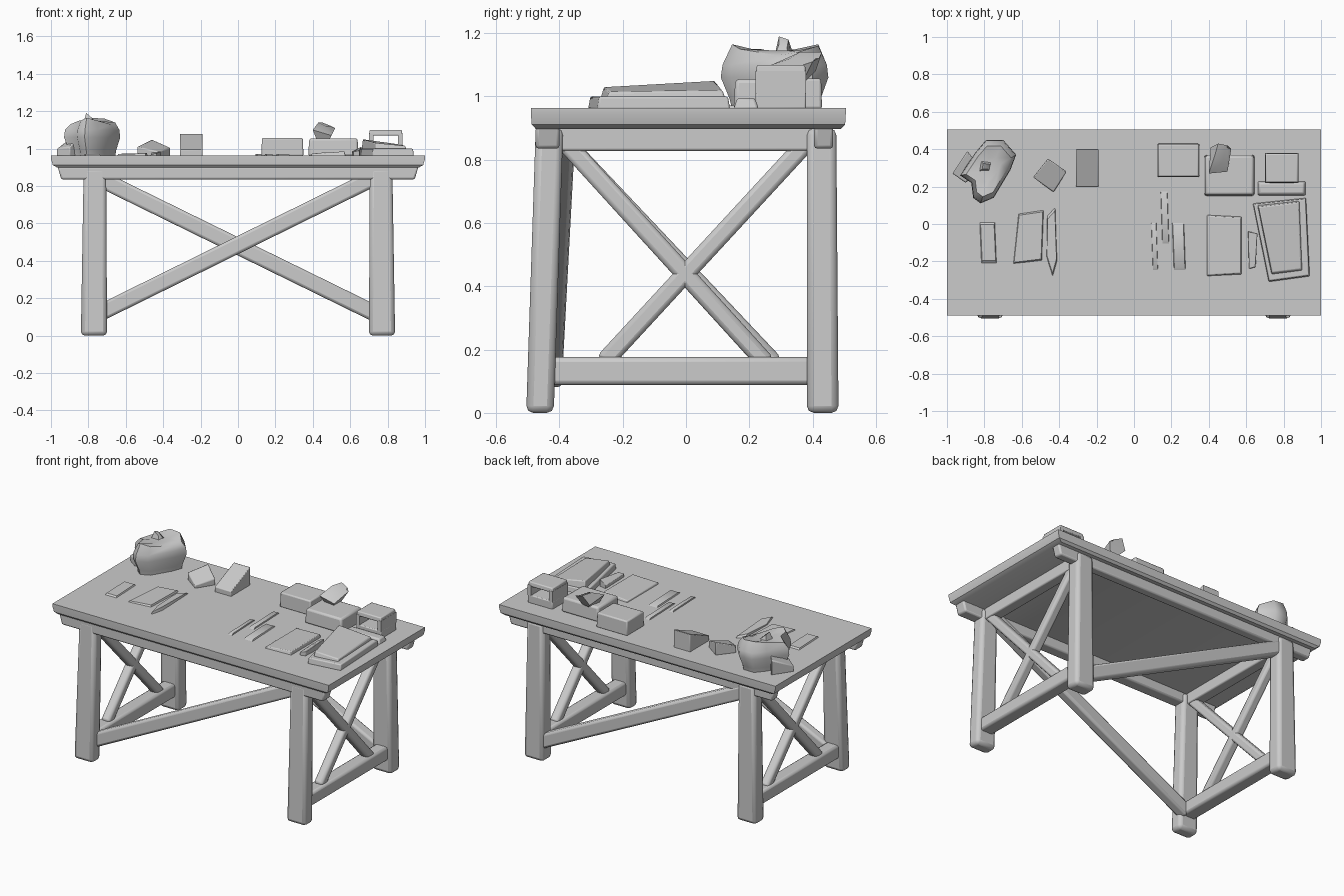
import bpy, bmesh
from mathutils import Vector


def loft(name, rings, bevel=0.0, angle=0.6, segments=2):
    """Closed solid through rings of equal point count, capped at both ends."""
    bm = bmesh.new()
    vs = [[bm.verts.new(p) for p in r] for r in rings]
    n = len(vs[0])
    for a, b in zip(vs, vs[1:]):
        for i in range(n):
            j = (i + 1) % n
            bm.faces.new((a[i], a[j], b[j], b[i]))
    bm.faces.new(vs[0][::-1])
    bm.faces.new(vs[-1])
    bmesh.ops.recalc_face_normals(bm, faces=bm.faces)
    me = bpy.data.meshes.new(name)
    bm.to_mesh(me)
    bm.free()
    ob = bpy.data.objects.new(name, me)
    bpy.context.collection.objects.link(ob)
    if bevel:
        m = ob.modifiers.new("soft_edges", 'BEVEL')
        m.width, m.segments, m.limit_method = bevel, segments, 'ANGLE'
    bpy.ops.object.select_all(action='DESELECT')
    ob.select_set(True)
    bpy.context.view_layer.objects.active = ob
    bpy.ops.object.shade_smooth_by_angle(angle=angle)
    return ob


def rect(x0, x1, y0, y1, z):
    return [(x0, y0, z), (x1, y0, z), (x1, y1, z), (x0, y1, z)]


def box(name, x, y, z, bevel=0.0, inset=0.0):
    """Box from ranges; inset narrows its top."""
    return loft(name, [rect(*x, *y, z[0]),
                       rect(x[0] + inset, x[1] - inset, y[0] + inset, y[1] - inset, z[1])], bevel)


def slab(name, pts, z0, z1, bevel=0.006, shrink=1.0):
    """Upright prism over an outline; z1 may be a list of heights per corner."""
    n = len(pts)
    zs = z1 if isinstance(z1, (list, tuple)) else [z1] * n
    cx, cy = sum(p[0] for p in pts) / n, sum(p[1] for p in pts) / n
    top = [(cx + (x - cx) * shrink, cy + (y - cy) * shrink, z) for (x, y), z in zip(pts, zs)]
    return loft(name, [[(x, y, z0) for x, y in pts], top], bevel)


def beam(name, a, b, side, w, d, bevel=0.015):
    """Bar from a to b; d is the thickness along 'side', w across it."""
    a, b, s = Vector(a), Vector(b), Vector(side)
    t = (b - a).normalized()
    u = t.cross(s).normalized() * w / 2
    v = u.cross(t).normalized() * d / 2
    return loft(name, [[p - u - v, p + u - v, p + u + v, p - u + v] for p in (a, b)], bevel, 0.9)


# table top with undercut lower edge
loft("table_top", [rect(-0.965, 0.965, -0.475, 0.49, 0.898),
                   rect(-0.99, 0.99, -0.488, 0.503, 0.912),
                   rect(-1, 1, -0.49, 0.505, 0.945),
                   rect(-1, 1, -0.49, 0.505, 0.964)])

# aprons under the top
for name, y0, y1 in (("front_apron", -0.475, -0.40), ("back_apron", 0.405, 0.465)):
    loft(name, [rect(-0.945, 0.945, y0, y1, 0.835), rect(-0.965, 0.965, y0, y1, 0.905)], 0.01)

for s, side in ((-1, "left"), (1, "right")):
    # legs, the front ones leaning slightly outward
    def leg(name, yb, yt):
        xb = sorted((s * 0.70, s * 0.84))
        xt = sorted((s * 0.705, s * 0.825))
        loft(name, [rect(*xb, *yb, 0), rect(*xt, *yt, 0.90)], 0.022, 0.9)
    leg(side + "_front_leg", (-0.505, -0.418), (-0.475, -0.388))
    leg(side + "_back_leg", (0.382, 0.482), (0.382, 0.475))
    # end rails and end cross braces
    x = s * 0.77
    box(side + "_end_apron", (x - 0.035, x + 0.035), (-0.40, 0.41), (0.828, 0.905), 0.008)
    beam(side + "_end_rail", (x, -0.43, 0.132), (x, 0.40, 0.132), (1, 0, 0), 0.088, 0.09)
    foot = 0.28 if s < 0 else 0.255
    beam(side + "_end_brace_a", (x, -0.40, 0.875), (x, foot, 0.155), (1, 0, 0), 0.058, 0.06)
    beam(side + "_end_brace_b", (x, 0.40, 0.875), (x, -0.26, 0.16), (1, 0, 0), 0.058, 0.06)

# long diagonal braces, one on the front and one on the back
beam("front_brace", (-0.75, -0.425, 0.115), (0.76, -0.385, 0.86), (0, 1, 0), 0.088, 0.065)
beam("back_brace", (0.76, 0.43, 0.105), (-0.75, 0.43, 0.845), (0, 1, 0), 0.088, 0.075)

# lumpy sack in the back left corner
OUT = [(-0.93, 0.26), (-0.87, 0.22), (-0.86, 0.14), (-0.82, 0.11), (-0.75, 0.14),
       (-0.66, 0.29), (-0.63, 0.37), (-0.70, 0.45), (-0.79, 0.45), (-0.85, 0.38)]


def sack_ring(k, z, dz=()):
    c = Vector((-0.765, 0.29))
    r = []
    for i, p in enumerate(OUT):
        q = c + (Vector(p) - c) * k
        r.append((q.x, q.y, z + (dz[i] if dz else 0)))
    return r


loft("sack", [sack_ring(0.80, 0.955), sack_ring(0.84, 0.99), sack_ring(1.0, 1.06),
              sack_ring(0.97, 1.10), sack_ring(0.80, 1.15, (-.02, 0, 0, .015, 0, -.02, -.01, .01, .015, 0)),
              sack_ring(0.40, 1.145)], 0, 0.9)
slab("sack_flap", [(-0.97, 0.27), (-0.90, 0.22), (-0.82, 0.30), (-0.89, 0.39)], 0.96,
     [1.0, 1.01, 1.09, 1.06])
slab("sack_tie", [(-0.83, 0.28), (-0.77, 0.28), (-0.75, 0.33), (-0.82, 0.34)], 1.13,
     [1.19, 1.165, 1.15, 1.18], 0, 0.5)

# small tilted block
slab("tilted_block", [(-0.54, 0.25), (-0.43, 0.17), (-0.36, 0.28), (-0.46, 0.35)], 0.96,
     [1.01, 0.985, 1.005, 1.05])
# sloping stand: low floor between two side panels and a tall back
X = [(-0.31, 0.20), (-0.19, 0.20), (-0.19, 0.40), (-0.31, 0.40)]
slab("sloping_stand", X, 0.96, [0.995, 0.995, 1.08, 1.08], 0.004)

# boxes along the back
box("left_box", (0.125, 0.35), (0.25, 0.43), (0.96, 1.057), 0.008, 0.003)
box("middle_box", (0.375, 0.645), (0.15, 0.37), (0.96, 1.055), 0.012, 0.006)
loft("crumpled_lump", [[(0.42, 0.30, 1.05), (0.49, 0.29, 1.05), (0.49, 0.37, 1.05), (0.44, 0.38, 1.05)],
                       [(0.40, 0.27, 1.10), (0.50, 0.28, 1.07), (0.52, 0.40, 1.11), (0.41, 0.41, 1.08)],
                       [(0.43, 0.36, 1.14), (0.47, 0.33, 1.12), (0.50, 0.42, 1.12), (0.45, 0.43, 1.14)]])

# open box with a hole from front to back
box("open_box_base", (0.70, 0.88), (0.22, 0.38), (0.96, 1.015), 0.006)
box("open_box_lid", (0.70, 0.88), (0.22, 0.38), (1.07, 1.10), 0.006, 0.004)
for x in (0.70, 0.855):
    box("open_box_wall", (x, x + 0.025), (0.22, 0.38), (1.01, 1.08))
box("open_box_skirt", (0.66, 0.92), (0.15, 0.23), (0.96, 0.995), 0.008, 0.012)

# thick skewed book with raised cover
BOOK = [(0.72, -0.31), (0.94, -0.28), (0.92, 0.14), (0.635, 0.11)]
slab("book_base", BOOK, 0.96, 1.0, 0.006, 0.97)
slab("book_cover", [(0.735, -0.27), (0.90, -0.25), (0.885, 0.125), (0.66, 0.10)], 0.995,
     [1.03, 1.015, 1.02, 1.05], 0.006, 0.95)
slab("loose_strip", [(0.615, -0.24), (0.65, -0.23), (0.66, -0.05), (0.61, -0.04)], 0.96,
     [0.985, 0.99, 1.01, 0.985], 0.003)

# papers and tools lying flat
slab("notebook", [(0.39, -0.28), (0.575, -0.27), (0.575, 0.04), (0.39, 0.05)], 0.96,
     [0.975, 0.985, 0.985, 0.975], 0.004, 0.95)
slab("left_paper", [(-0.65, -0.22), (-0.49, -0.20), (-0.48, 0.08), (-0.62, 0.06)], 0.955,
     [0.970, 0.974, 0.976, 0.974], 0, 0.9)
slab("left_ruler", [(-0.435, -0.29), (-0.41, -0.20), (-0.42, 0.10), (-0.465, 0.05), (-0.47, -0.18)],
     0.955, [0.975, 0.985, 0.975, 0.98, 0.97], 0, 0.85)
for i, (x0, x1, y0, y1) in enumerate(((0.10, 0.13, -0.26, 0.02), (0.15, 0.19, -0.12, 0.19),
                                      (0.21, 0.28, -0.26, 0.02), (-0.82, -0.73, -0.22, 0.02))):
    slab("flat_tool_%d" % (i + 1), [(x0, y0), (x1, y0), (x1 - 0.01, y1), (x0 - 0.01, y1)],
         0.955, 0.972, 0, 0.8)
